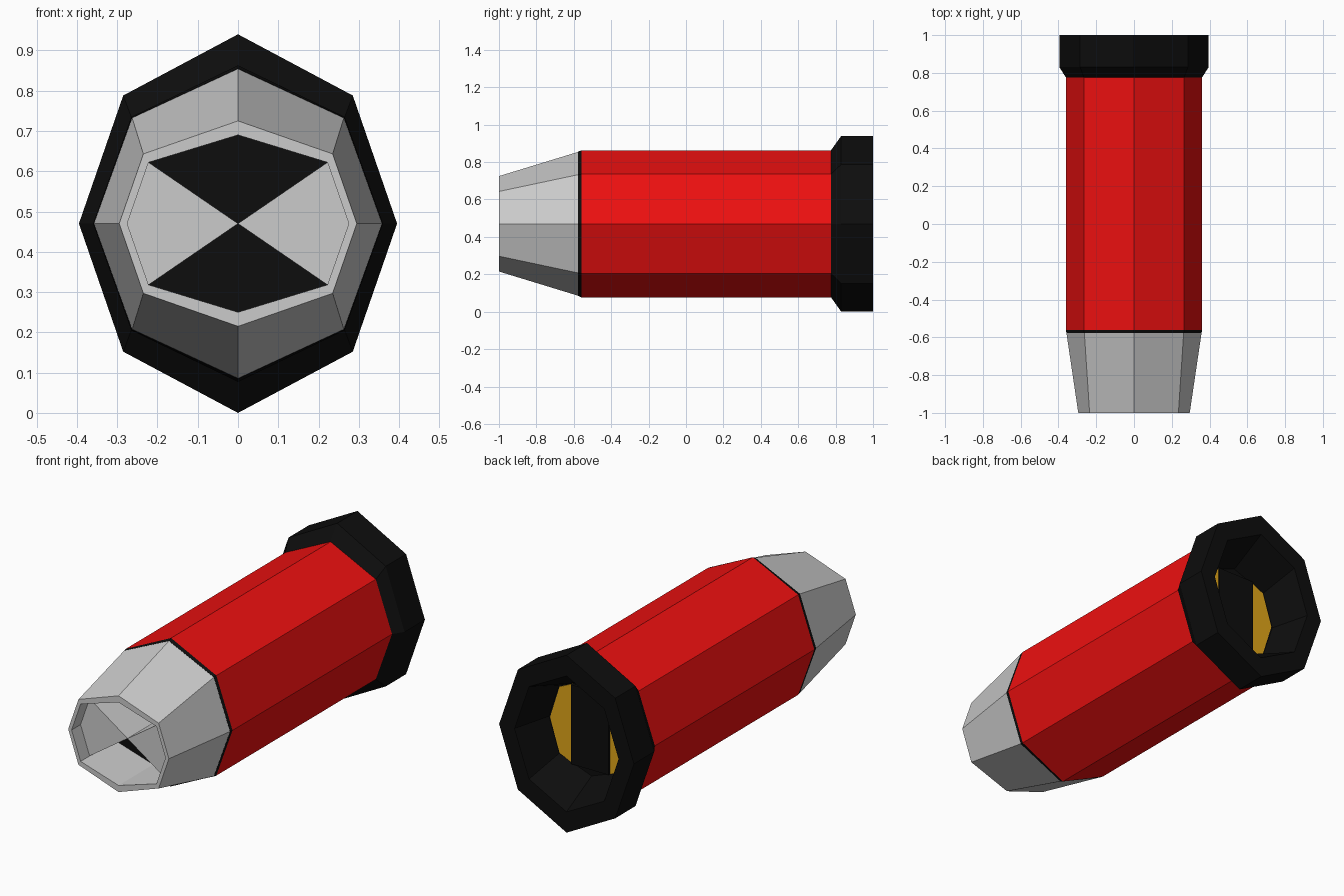
import bpy, bmesh

if "Cube" in bpy.data.objects:
    bpy.data.objects.remove(bpy.data.objects["Cube"])

CZ = 0.47  # height of the long axis


def paint(name, rgb):
    m = bpy.data.materials.new(name)
    m.diffuse_color = (*rgb, 1)
    m.use_nodes = True
    m.node_tree.nodes["Principled BSDF"].inputs["Base Color"].default_value = m.diffuse_color
    return m


BLACK = paint("black", (0.004, 0.004, 0.004))
RED = paint("red", (0.85, 0.005, 0.005))
YELLOW = paint("yellow", (0.75, 0.38, 0.01))


def octagon(side, cx, cz, top):
    """Eight-sided section: side point, corner point, top point."""
    return [(side, 0), (cx, cz), (0, top), (-cx, cz),
            (-side, 0), (-cx, -cz), (0, -top), (cx, -cz)]


def loft(name, rings, mat=None):
    """Skin a list of (y, section) rings and cap both ends."""
    bm = bmesh.new()
    loops = [[bm.verts.new((x, y, z + CZ)) for x, z in sec] for y, sec in rings]
    n = len(loops[0])
    for a, b in zip(loops, loops[1:]):
        for i in range(n):
            j = (i + 1) % n
            bm.faces.new((a[i], a[j], b[j], b[i]))
    bm.faces.new(loops[0])
    bm.faces.new(loops[-1])
    bmesh.ops.recalc_face_normals(bm, faces=bm.faces[:])
    me = bpy.data.meshes.new(name)
    bm.to_mesh(me)
    bm.free()
    ob = bpy.data.objects.new(name, me)
    bpy.context.collection.objects.link(ob)
    if mat:
        me.materials.append(mat)
    return ob


BODY = octagon(0.36, 0.265, 0.265, 0.393)
NOSE_BACK = octagon(0.358, 0.263, 0.263, 0.385)
NOSE_TIP = octagon(0.295, 0.235, 0.173, 0.255)
HOLE = octagon(0.275, 0.222, 0.152, 0.22)
CAP = octagon(0.395, 0.285, 0.318, 0.47)
CAP_HOLE = octagon(0.305, 0.22, 0.245, 0.36)
CAP_FLOOR = octagon(0.25, 0.19, 0.18, 0.25)

# Main tube and the dark seam ahead of it
loft("body", [(-0.56, BODY), (0.78, BODY)], RED)
loft("seam", [(-0.578, NOSE_BACK), (-0.56, BODY)], BLACK)

# Tapered nose with a hollow mouth
loft("nose", [(-0.575, NOSE_BACK), (-1, NOSE_TIP), (-1, HOLE), (-0.7, HOLE)])
loft("mouth_floor", [(-0.71, HOLE), (-0.70, HOLE)], BLACK)

# Two wedges in the mouth that meet at the centre
for label, s in (("left", -1), ("right", 1)):
    wedge = [(0, 0), (s * 0.222, 0.152), (s * 0.275, 0), (s * 0.222, -0.152)]
    loft(label + "_mouth_wedge", [(-0.925, wedge), (-0.7, wedge)])

# Flared end cap with a recess
loft("end_cap", [(0.775, BODY), (0.83, CAP), (1, CAP), (1, CAP_HOLE),
                 (0.79, CAP_FLOOR)], BLACK)

# Yellow contacts on the recess floor, either side of a black strip
for label, s in (("left", -1), ("right", 1)):
    plate = [(s * 0.11, 0.21), (s * 0.185, 0.175), (s * 0.24, 0),
             (s * 0.185, -0.175), (s * 0.11, -0.21)]
    loft(label + "_contact", [(0.785, plate), (0.795, plate)], YELLOW)
strip = [(-0.11, -0.21), (0.11, -0.21), (0.11, 0.21), (-0.11, 0.21)]
loft("centre_strip", [(0.785, strip), (0.805, strip)], BLACK)
